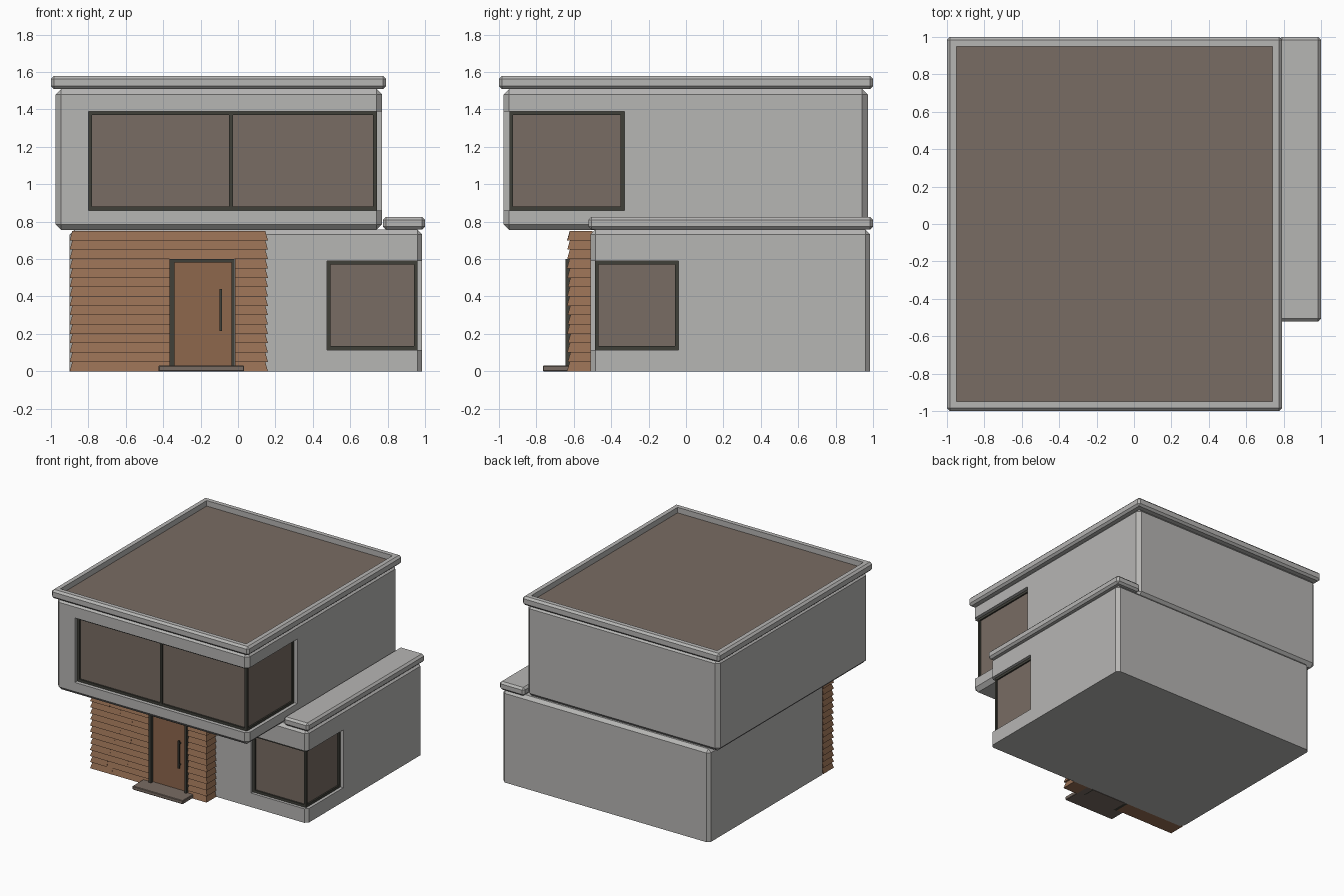
import bpy, bmesh, random
from mathutils import Vector

random.seed(4)
cube = bpy.data.objects.get("Cube")
if cube:
    bpy.data.objects.remove(cube, do_unlink=True)


def material(name, rgb):
    m = bpy.data.materials.new(name)
    m.use_nodes = True
    m.diffuse_color = (*rgb, 1)
    bsdf = next(n for n in m.node_tree.nodes if n.type == 'BSDF_PRINCIPLED')
    bsdf.inputs["Base Color"].default_value = (*rgb, 1)
    return m


PLASTER = material("light grey plaster", (0.47, 0.465, 0.455))
TAUPE = material("taupe", (0.19, 0.15, 0.125))
WOOD = material("brown wood", (0.30, 0.155, 0.085))
DOOR = material("door wood", (0.27, 0.135, 0.073))
FRAME = material("dark frame", (0.05, 0.05, 0.04))


def box_mesh(lo, hi):
    bm = bmesh.new()
    bmesh.ops.create_cube(bm, size=1)
    lo, hi = Vector(lo), Vector(hi)
    for v in bm.verts:
        v.co = Vector(l + (c + 0.5) * (h - l) for c, l, h in zip(v.co, lo, hi))
    return bm


def chamfer(bm, width, skip_bottom=False):
    low = min(v.co.z for v in bm.verts)
    edges = [e for e in bm.edges
             if not (skip_bottom and all(v.co.z < low + 1e-4 for v in e.verts))]
    bmesh.ops.bevel(bm, geom=edges, offset=width, segments=1, affect='EDGES')


def finish(name, bm, *mats):
    bmesh.ops.recalc_face_normals(bm, faces=bm.faces)
    mesh = bpy.data.meshes.new(name)
    bm.to_mesh(mesh)
    bm.free()
    for m in mats:
        mesh.materials.append(m)
    ob = bpy.data.objects.new(name, mesh)
    bpy.context.scene.collection.objects.link(ob)
    return ob


def box(name, lo, hi, mat, bevel=0, skip_bottom=False):
    bm = box_mesh(lo, hi)
    if bevel:
        chamfer(bm, bevel, skip_bottom)
    return finish(name, bm, mat)


def cut_corner(body, lo, hi):
    """Remove the block for a corner window and bake the result."""
    cutter = box("cutter", lo, hi, PLASTER)
    cutter.hide_render = True
    mod = body.modifiers.new("window opening", 'BOOLEAN')
    mod.operation, mod.solver, mod.object = 'DIFFERENCE', 'EXACT', cutter
    dg = bpy.context.evaluated_depsgraph_get()
    baked = bpy.data.meshes.new_from_object(body.evaluated_get(dg))
    body.modifiers.clear()
    body.data = baked
    bpy.data.objects.remove(cutter, do_unlink=True)


def corner_window(name, x0, x1, y0, y1, z0, z1, mullions=()):
    """Glass block wrapping the front +x corner, edged with frame bars."""
    t, d = 0.02, 0.012
    box(name + "_glass", (x0, y0 + d, z0), (x1 - d, y1, z1), TAUPE)
    for i, z in enumerate((z0, z1 - t)):
        box(f"{name}_front_rail_{i}", (x0, y0, z), (x1, y0 + t, z + t), FRAME)
        box(f"{name}_side_rail_{i}", (x1 - t, y0 + t, z), (x1, y1, z + t), FRAME)
    for i, x in enumerate((x0, x1 - t, *mullions)):
        box(f"{name}_front_post_{i}", (x, y0, z0 + t), (x + t, y0 + t, z1 - t), FRAME)
    box(name + "_side_post", (x1 - t, y1 - t, z0 + t), (x1, y1, z1 - t), FRAME)


# Storeys with wrap-around corner windows
lower = box("lower_storey", (-0.9, -0.51, 0), (0.985, 0.985, 0.757), PLASTER, 0.025, True)
cut_corner(lower, (0.475, -0.7, 0.115), (1.2, -0.04, 0.59))
corner_window("lower_window", 0.475, 0.96, -0.487, -0.04, 0.115, 0.59)

upper = box("upper_storey", (-0.975, -0.975, 0.755), (0.77, 0.972, 1.51), PLASTER, 0.03)
cut_corner(upper, (-0.8, -1.2, 0.86), (1.0, -0.33, 1.39))
corner_window("upper_window", -0.8, 0.742, -0.945, -0.33, 0.86, 1.39, (-0.047,))

# Main roof: chamfered slab with a sunken floor
bm = box_mesh((-1, -1, 1.508), (0.792, 1, 1.58))
chamfer(bm, 0.016)
bm.normal_update()
top = max(bm.faces, key=lambda f: f.calc_center_median().z)
bmesh.ops.inset_individual(bm, faces=[top], thickness=0.05)
floor = bmesh.ops.extrude_discrete_faces(bm, faces=[top])["faces"][0]
floor.material_index = 1
for v in floor.verts:
    v.co.z -= 0.045
finish("main_roof", bm, PLASTER, TAUPE)

# Side roof cap
box("side_roof_cap", (0.775, -0.522, 0.757), (1, 1, 0.825), PLASTER, 0.016)

# Entrance cladding: overlapping boards that flare out at the bottom
LEFT, RIGHT, DOOR_L, DOOR_R, ROW = -0.9, 0.16, -0.365, -0.015, 0.05


def board(bm, x0, x1, z):
    front = -0.635 + random.uniform(-0.002, 0.004)
    part = box_mesh((x0, front, z), (x1, -0.5, z + ROW))
    for v in part.verts:
        if v.co.z > z + ROW / 2:
            if v.co.y < -0.55:
                v.co.y += 0.014
            if abs(v.co.x - LEFT) < 1e-4:
                v.co.x += 0.014
            if abs(v.co.x - RIGHT) < 1e-4:
                v.co.x -= 0.014
    mesh = bpy.data.meshes.new("board")
    part.to_mesh(mesh)
    part.free()
    bm.from_mesh(mesh)
    bpy.data.meshes.remove(mesh)


bm = bmesh.new()
for row in range(15):
    z = row * ROW
    spans = [(LEFT, RIGHT)] if row >= 12 else [(LEFT, DOOR_L), (DOOR_R, RIGHT)]
    for a, b in spans:
        cuts = [a, b]
        if b - a > 0.3:
            cuts.insert(1, a + (b - a) * random.uniform(0.25, 0.75))
        for x0, x1 in zip(cuts, cuts[1:]):
            board(bm, x0, x1, z)
finish("wood_cladding", bm, WOOD)

# Recessed door with frame and handle
box("door_panel", (-0.34, -0.615, 0.03), (-0.03, -0.505, 0.585), DOOR)
box("door_jamb_left", (DOOR_L, -0.643, 0), (-0.34, -0.505, 0.6), FRAME)
box("door_jamb_right", (-0.034, -0.643, 0), (DOOR_R - 0.005, -0.505, 0.6), FRAME)
box("door_lintel", (-0.34, -0.643, 0.582), (-0.034, -0.505, 0.6), FRAME)
box("door_handle", (-0.1, -0.643, 0.215), (-0.086, -0.63, 0.44), FRAME)
for i, z in enumerate((0.235, 0.41)):
    box(f"handle_mount_{i}", (-0.098, -0.632, z), (-0.088, -0.61, z + 0.012), FRAME)

# Door step
box("door_step", (-0.425, -0.765, 0), (0.033, -0.51, 0.03), TAUPE, 0.004)
